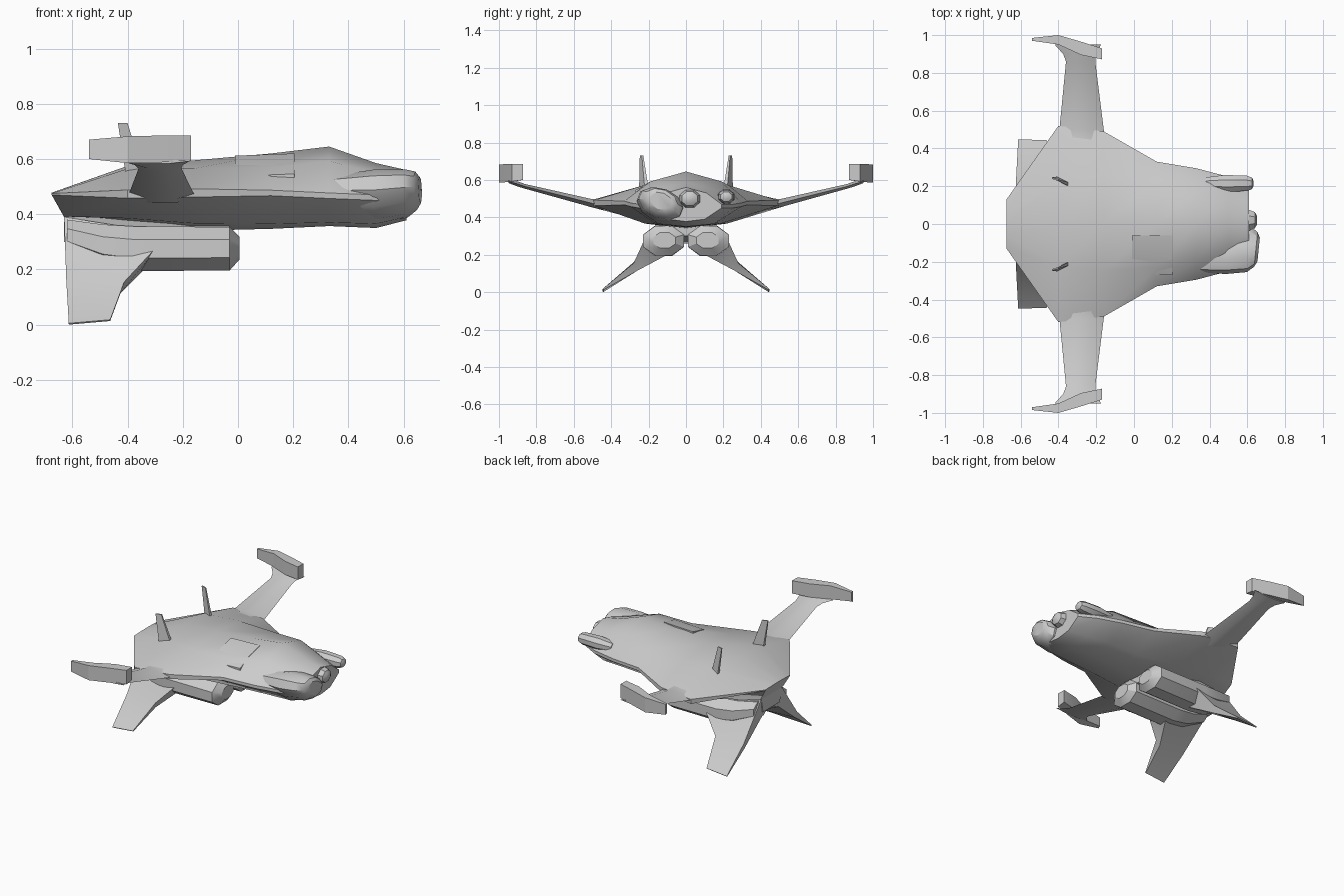
import bpy, bmesh
from math import cos, sin, pi, radians

if "Cube" in bpy.data.objects:
    bpy.data.objects.remove(bpy.data.objects["Cube"])


def loft(name, rings, side=1, angle=32):
    """Skin equal-length closed rings, cap both ends; side=-1 mirrors in y."""
    bm = bmesh.new()
    vs = [[bm.verts.new((x, y * side, z)) for x, y, z in r] for r in rings]
    n = len(rings[0])
    for a, b in zip(vs, vs[1:]):
        for i in range(n):
            j = (i + 1) % n
            bm.faces.new((a[i], a[j], b[j], b[i]))
    bm.faces.new(vs[0])
    bm.faces.new(vs[-1])
    bmesh.ops.recalc_face_normals(bm, faces=bm.faces)
    me = bpy.data.meshes.new(name)
    bm.to_mesh(me)
    bm.free()
    ob = bpy.data.objects.new(name, me)
    bpy.context.collection.objects.link(ob)
    bpy.ops.object.select_all(action='DESELECT')
    ob.select_set(True)
    bpy.context.view_layer.objects.active = ob
    bpy.ops.object.shade_smooth_by_angle(angle=radians(angle))
    return ob


def oval(x, y, z, ry, rz, n=8, tilt=0, skew=0):
    """Polygonal oval across x; skew slants its plane with y."""
    pts = []
    for i in range(n):
        a = 2 * pi * (i + 0.5) / n
        u, v = ry * cos(a), rz * sin(a)
        dy = u * cos(tilt) - v * sin(tilt)
        dz = u * sin(tilt) + v * cos(tilt)
        pts.append((x + skew * dy, y + dy, z + dz))
    return pts


# Hull: top x, bottom x, edge y/z, edge thickness, shoulder y/z, crown z, belly y/z, keel z
stations = [
    (-.675, -.63, .13, .475, .005, .06, .477, .478, .12, .392, .39),
    (-.40, -.40, .52, .488, .03, .22, .565, .575, .24, .385, .365),
    (-.16, -.16, .49, .492, .03, .25, .565, .595, .22, .367, .34),
    (.12, .12, .33, .487, .02, .23, .57, .62, .18, .365, .347),
    (.33, .33, .295, .477, .02, .19, .592, .645, .17, .37, .357),
    (.50, .50, .25, .47, .02, .15, .55, .585, .15, .365, .35),
    (.61, .61, .19, .47, .02, .11, .53, .56, .10, .39, .378),
]
hull = []
for xt, xb, w, ze, t, ys, zs, zt, yb, zb, zk in stations:
    half = [(xt, ys, zs), (xt, w, ze), (xt, w, ze - t), (xb, yb, zb)]
    hull.append([(xt, 0, zt)] + half + [(xb, 0, zk)]
                + [(x, -y, z) for x, y, z in reversed(half)])
loft("hull", hull)

# Nose: large slanted sensor pod, small centre lobe, slim side tube
loft("nose_pod", [oval(x, -.135, z, ry, rz, 10, radians(-22), .1) for x, z, ry, rz in
                  [(.36, .46, .13, .07), (.50, .465, .135, .09), (.61, .475, .125, .08),
                   (.645, .485, .095, .065), (.66, .487, .065, .045)]])
loft("nose_lobe", [oval(x, .02, .50, r * 1.15, r, 8) for x, r in
                   [(.48, .06), (.60, .055), (.64, .04), (.652, .02)]])
loft("side_tube", [oval(x, .215, .51, r * 1.15, r, 8) for x, r in
                   [(.38, .03), (.48, .042), (.60, .038), (.625, .028), (.633, .012)]])

# Roof hatch: thin curved plate
plate = [(-.06, .617, .632), (-.17, .592, .607), (-.27, .553, .558)]
hatch = []
for x, dz in ((-.01, -.008), (.205, 0)):
    hatch.append([(x, y, t - .012 + dz) for y, b, t in plate]
                 + [(x, y, b - .03) for y, b, t in reversed(plate)])
loft("roof_hatch", hatch)

for side, tag in ((1, "left"), (-1, "right")):
    # Wing, flaring where it meets the tip plate
    wing = [(.44, -.40, -.15, .505, .44), (.50, -.395, -.16, .497, .453),
            (.86, -.36, -.205, .578, .553), (.90, -.375, -.20, .592, .565),
            (.95, -.42, -.175, .60, .584)]
    loft(tag + "_wing", [[(a, y, (zt + zb) / 2), (a * .7 + b * .3, y, zt),
                          (a * .3 + b * .7, y, zt), (b, y, (zt + zb) / 2),
                          (a * .3 + b * .7, y, zb), (a * .7 + b * .3, y, zb)]
                         for y, a, b, zt, zb in wing], side)

    # Bent wing tip plate
    tips = [(-.54, .97, .985, .60, .67), (-.40, .95, 1.0, .585, .682),
            (-.28, .895, .965, .588, .685), (-.17, .872, .93, .592, .685)]
    loft(tag + "_wing_tip", [[(x, a, zb + .008), (x, b, zb), (x, b, zt), (x, a, zt)]
                             for x, a, b, zb, zt in tips], side, 15)

    # Eight-sided engine with a bevelled nose
    loft(tag + "_engine", [oval(x, y, z, ry, rz) for x, y, z, ry, rz in
                           [(.005, .115, .277, .065, .045), (-.03, .12, .275, .118, .085),
                            (-.38, .12, .275, .118, .088), (-.49, .115, .287, .108, .082),
                            (-.62, .10, .325, .08, .06)]], side)

    # Lower fin, sweeping down from the engine
    loft(tag + "_lower_fin", [
        [(-.63, .11, .39), (-.25, .20, .33), (-.34, .10, .20), (-.62, .07, .28)],
        [(-.622, .28, .16), (-.412, .28, .155), (-.425, .26, .115), (-.618, .265, .125)],
        [(-.613, .447, .005), (-.463, .445, .018), (-.463, .44, .013), (-.613, .443, .0)]],
        side)

    # Upright blade on the roof
    blades = [(-.435, -.34, .24, .208, .535, .011), (-.435, -.40, .243, .232, .73, .004)]
    loft(tag + "_roof_blade", [[(a + .03 * (z < .6), ya - t, z), (b, yb - t, z),
                                (b, yb + t, z), (a + .03 * (z < .6), ya + t, z)]
                               for a, b, ya, yb, z, t in blades], side, 20)

# Keel fairing joining the engines to the hull
loft("engine_fairing", [
    [(x, -w, zt), (x, w, zt), (x, w * .8, zb), (x, -w * .8, zb)]
    for x, w, zt, zb in [(-.63, .11, .40, .30), (-.40, .16, .40, .26), (-.03, .13, .38, .30)]])
